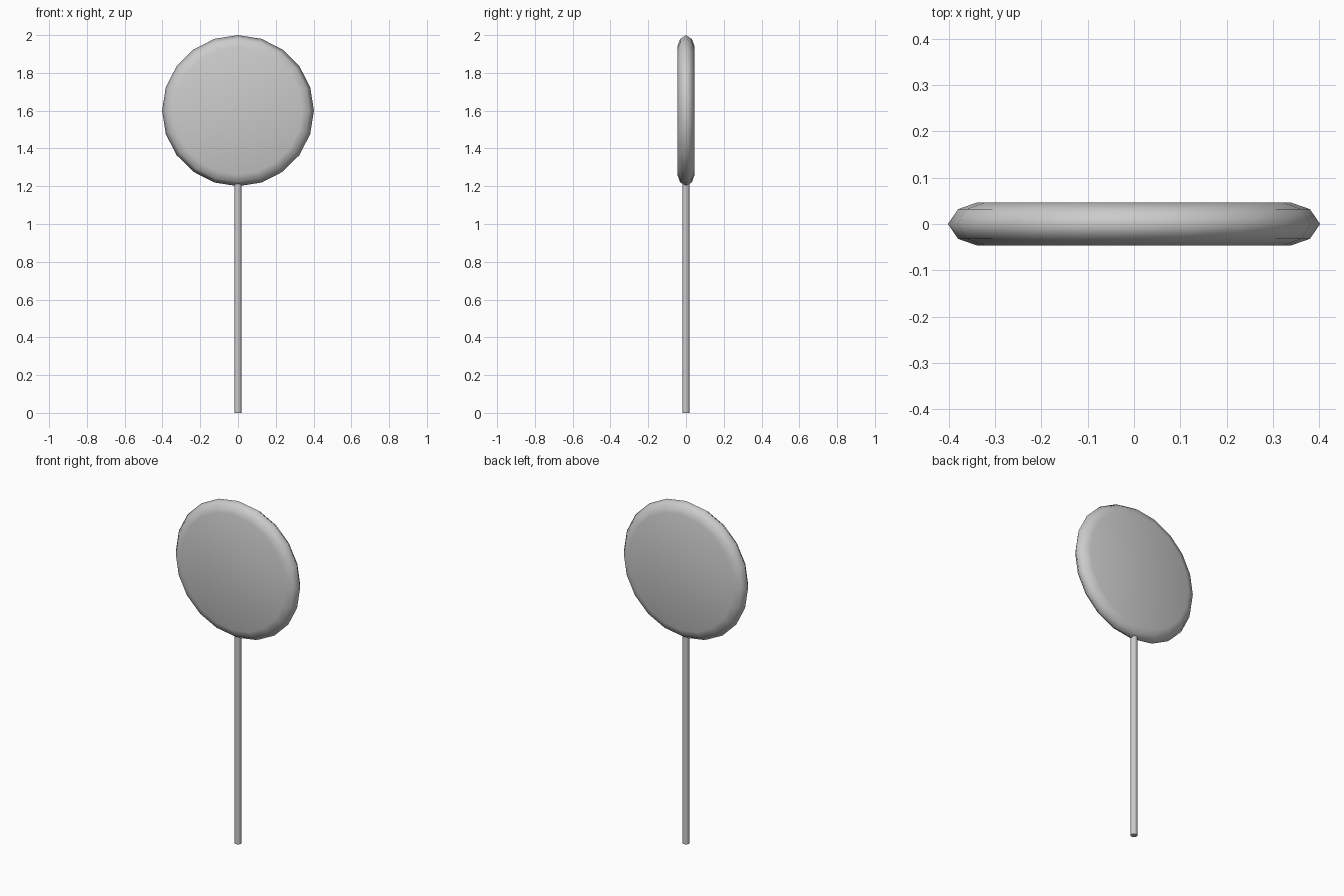
import bpy, bmesh
from math import sin, cos, tau

cube = bpy.data.objects.get("Cube")
if cube:
    bpy.data.objects.remove(cube)

grey = bpy.data.materials.new("plain grey")
grey.use_nodes = True
colour = (0.6, 0.6, 0.6, 1)
grey.diffuse_color = colour
grey.node_tree.nodes["Principled BSDF"].inputs["Base Color"].default_value = colour


def lathe(name, profile, sides, place, smooth_angle):
    """Loft rings of (radius, offset) and cap both ends."""
    bm = bmesh.new()
    rings = [[bm.verts.new(place(r * sin(tau * i / sides), r * cos(tau * i / sides), h))
              for i in range(sides)] for r, h in profile]
    for a, b in zip(rings, rings[1:]):
        for i in range(sides):
            j = (i + 1) % sides
            bm.faces.new((a[i], a[j], b[j], b[i]))
    bm.faces.new(rings[0])
    bm.faces.new(rings[-1])
    bmesh.ops.recalc_face_normals(bm, faces=bm.faces)
    mesh = bpy.data.meshes.new(name)
    bm.to_mesh(mesh)
    bm.free()
    mesh.materials.append(grey)
    obj = bpy.data.objects.new(name, mesh)
    bpy.context.collection.objects.link(obj)
    bpy.ops.object.select_all(action='DESELECT')
    obj.select_set(True)
    bpy.context.view_layer.objects.active = obj
    bpy.ops.object.shade_smooth_by_angle(angle=smooth_angle)
    return obj


# Round candy disc with a bevelled rim, facing front and back
half = [(0.34, 0.046), (0.38, 0.032)]
rim = [(r, -h) for r, h in half] + [(0.402, 0)] + half[::-1]
lathe("candy_disc", rim, 20, lambda u, v, h: (u, h, 1.6 + v * 0.995), 1.3)

# Thin round stick below the disc
lathe("stick", [(0.018, 0), (0.018, 1.22)], 16, lambda u, v, h: (u, v, h), 0.6)
